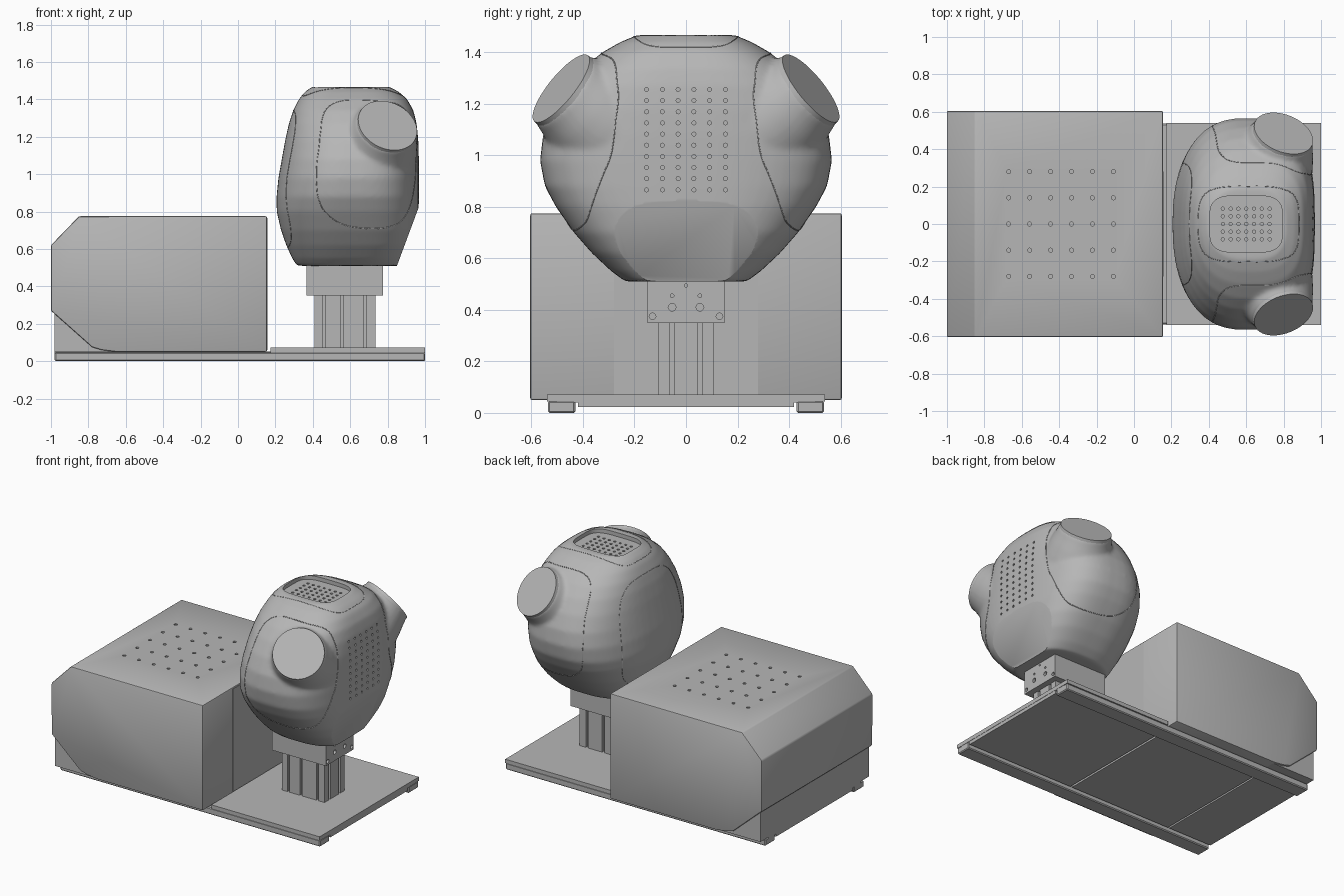
import bpy, bmesh, math
from mathutils import Vector, Matrix
from mathutils.bvhtree import BVHTree

if "Cube" in bpy.data.objects:
    bpy.data.objects.remove(bpy.data.objects["Cube"])

grey = bpy.data.materials.new("plain_grey")
grey.use_nodes = True
grey.diffuse_color = (0.47, 0.47, 0.47, 1)
grey.node_tree.nodes["Principled BSDF"].inputs["Base Color"].default_value = (0.47, 0.47, 0.47, 1)


def make(name, bm):
    bmesh.ops.recalc_face_normals(bm, faces=bm.faces)
    mesh = bpy.data.meshes.new(name)
    bm.to_mesh(mesh)
    bm.free()
    mesh.materials.append(grey)
    obj = bpy.data.objects.new(name, mesh)
    bpy.context.collection.objects.link(obj)
    return obj


def activate(obj):
    bpy.ops.object.select_all(action='DESELECT')
    obj.select_set(True)
    bpy.context.view_layer.objects.active = obj


def modify(obj, kind, **settings):
    activate(obj)
    mod = obj.modifiers.new(kind, kind)
    for key, value in settings.items():
        setattr(mod, key, value)
    bpy.ops.object.modifier_apply(modifier=mod.name)


def smooth(obj, angle=30):
    activate(obj)
    bpy.ops.object.shade_smooth_by_angle(angle=math.radians(angle))


def add_prism(bm, pts, axis, lo, hi):
    place = {'x': lambda p, t: (t, p[0], p[1]),
             'y': lambda p, t: (p[0], t, p[1]),
             'z': lambda p, t: (p[0], p[1], t)}[axis]
    face = bm.faces.new([bm.verts.new(place(p, lo)) for p in pts])
    out = bmesh.ops.extrude_face_region(bm, geom=[face])
    shift = Vector(place((0, 0), hi - lo))
    bmesh.ops.translate(bm, vec=shift, verts=[v for v in out["geom"] if isinstance(v, bmesh.types.BMVert)])


def prism(name, pts, axis, lo, hi):
    bm = bmesh.new()
    add_prism(bm, pts, axis, lo, hi)
    return make(name, bm)


def rect(x0, x1, y0, y1):
    return [(x0, y0), (x1, y0), (x1, y1), (x0, y1)]


def box(name, x0, x1, y0, y1, z0, z1):
    return prism(name, rect(x0, x1, y0, y1), 'z', z0, z1)


def oval(cx, cy, rx, ry, n=2, steps=12):
    pts = []
    for i in range(steps):
        c, s = math.cos(math.tau * i / steps), math.sin(math.tau * i / steps)
        pts.append((cx + rx * math.copysign(abs(c) ** (2 / n), c),
                    cy + ry * math.copysign(abs(s) ** (2 / n), s)))
    return pts


def cut(obj, shapes):
    bm = bmesh.new()
    for pts, axis, lo, hi in shapes:
        add_prism(bm, pts, axis, lo, hi)
    cutter = make("cutter", bm)
    cutter.hide_render = True
    modify(obj, 'BOOLEAN', operation='DIFFERENCE', solver='EXACT', object=cutter)
    bpy.data.objects.remove(cutter)


def spread(lo, hi, count):
    return [lo + (hi - lo) * i / (count - 1) for i in range(count)]


# Cabinet with a chamfered back, lower cut-away and vent holes
cabinet = prism("cabinet", [(-1, 0.27), (-1, 0.62), (-0.85, 0.775), (0.155, 0.775), (0.155, 0.05),
                            (-0.65, 0.05), (-0.73, 0.06), (-0.78, 0.075)], 'y', -0.605, 0.605)
modify(cabinet, 'BEVEL', width=0.008, segments=2, limit_method='ANGLE', angle_limit=0.6)
cut(cabinet, [(oval(x, y, 0.011, 0.011), 'z', 0.75, 0.8)
              for x in spread(-0.67, -0.11, 6) for y in spread(-0.28, 0.28, 5)])
smooth(cabinet)
box("cabinet_inner_base", -0.98, -0.6, -0.59, 0.59, 0.05, 0.3)
box("cabinet_end_panel", 0.15, 0.158, -0.28, 0.28, 0.06, 0.765)

# Base: two rails, underside panels and the platform
for side, name in ((-1, "right_rail"), (1, "left_rail")):
    rail = box(name, -0.98, 1, side * 0.483 - 0.053, side * 0.483 + 0.053, 0, 0.046)
    modify(rail, 'BEVEL', width=0.006, segments=1)
for name, x0, x1 in (("platform_under_panel", 0.172, 0.998), ("middle_under_panel", -0.63, 0.158),
                     ("back_under_panel", -0.98, -0.642)):
    box(name, x0, x1, -0.42, 0.42, 0.022, 0.046)
box("under_sheet", -0.98, 0.998, -0.5, 0.5, 0.04, 0.052)
box("platform", 0.175, 1, -0.54, 0.54, 0.045, 0.072)

# Slotted post and the bracket on top of it
post = box("post", 0.41, 0.735, -0.108, 0.108, 0.07, 0.36)
slots = []
for y in (-0.055, 0.055):
    slots += [(rect(x0, x0 + 0.04, y - 0.01, y + 0.01), 'z', 0, 0.5) for x0 in (0.39, 0.715)]
for x in (0.46, 0.555, 0.68):
    slots += [(rect(x - 0.008, x + 0.008, y0, y0 + 0.03), 'z', 0, 0.5) for y0 in (-0.12, 0.09)]
cut(post, slots)
bracket = box("bracket", 0.365, 0.775, -0.15, 0.15, 0.35, 0.53)
cut(bracket, [(oval(y, z, r, r), 'x', 0.75, 0.8) for y, z, r in (
    (-0.13, 0.375, 0.013), (0.13, 0.375, 0.013), (-0.054, 0.41, 0.015), (0.054, 0.41, 0.015),
    (-0.054, 0.455, 0.007), (0.054, 0.455, 0.007), (0, 0.495, 0.006))])

# Head: lofted rings given as height, back x, front x, half width
rings = [(0.51, 0.315, 0.88, 0.235), (0.55, 0.29, 0.90, 0.29), (0.62, 0.258, 0.935, 0.365),
         (0.70, 0.23, 0.957, 0.435), (0.80, 0.207, 0.966, 0.505), (0.88, 0.206, 0.967, 0.548),
         (0.98, 0.216, 0.967, 0.567), (1.08, 0.234, 0.967, 0.555), (1.18, 0.252, 0.964, 0.515),
         (1.27, 0.272, 0.955, 0.46), (1.34, 0.295, 0.938, 0.40), (1.40, 0.325, 0.905, 0.325),
         (1.44, 0.358, 0.86, 0.255), (1.467, 0.395, 0.81, 0.19)]
bm = bmesh.new()
loops = []
for z, back, front, half in rings:
    mid, rad = (back + front) / 2, (front - back) / 2
    back_half, front_half = oval(mid, 0, rad, half, 2.4, 64), oval(mid, 0, rad, half, 3, 64)
    loops.append([bm.verts.new((*(f if f[0] > mid else b), z)) for b, f in zip(back_half, front_half)])
for a, b in zip(loops, loops[1:]):
    for i in range(64):
        j = (i + 1) % 64
        bm.faces.new((a[i], a[j], b[j], b[i]))
bm.faces.new(loops[0])
bm.faces.new(loops[-1])


# Angled necks turned about their own axis
def neck_matrix(side):
    normal = Vector((0.3, side * 0.74, 0.6)).normalized()
    return Matrix.Translation((0.80, side * 0.485, 1.26)) @ normal.to_track_quat('Z', 'Y').to_matrix().to_4x4()


def add_neck(bm, profile, side):
    circles = [[bm.verts.new(neck_matrix(side) @ Vector((x, y, depth))) for x, y in oval(0, 0, r, r, 2, 48)]
               for r, depth in profile]
    for a, b in zip(circles, circles[1:]):
        for i in range(48):
            j = (i + 1) % 48
            bm.faces.new((a[i], a[j], b[j], b[i]))
    bm.faces.new(circles[0])
    bm.faces.new(circles[-1])


for side in (-1, 1):
    add_neck(bm, [(0.165, -0.006), (0.178, -0.05), (0.2, -0.11), (0.22, -0.18), (0.235, -0.25)], side)
head = make("head", bm)
modify(head, 'REMESH', mode='VOXEL', voxel_size=0.012)
modify(head, 'SMOOTH', factor=0.5, iterations=8)
for side, name in ((-1, "right_neck_face"), (1, "left_neck_face")):
    bm = bmesh.new()
    add_neck(bm, [(0.165, 0), (0.168, -0.03)], side)
    smooth(make(name, bm))

# Flat chin, sunken top vent and the vent holes
cut(head, [([(0.845, 0.497), (0.9695, 0.832), (1.2, 0.832), (1.2, 0.497)], 'y', -0.8, 0.8)])
cut(head, [(oval(0.6, 0, 0.195, 0.152, 4, 48), 'z', 1.44, 1.5)])
cut(head, [(oval(y, z, 0.008, 0.008, 2, 8), 'x', 0.93, 1)
           for y in spread(-0.153, 0.153, 6) for z in spread(0.866, 1.256, 10)]
    + [(oval(x, y, 0.009, 0.009, 2, 8), 'z', 1.425, 1.5)
       for x in spread(0.475, 0.725, 7) for y in spread(-0.082, 0.082, 5)])
smooth(head, 35)

# Panel seams laid on the head surface
surface = BVHTree.FromObject(head, bpy.context.evaluated_depsgraph_get())


def seam(name, guides, steps=6):
    pts, n = [], len(guides)
    for i in range(n):
        p0, p1, p2, p3 = (Vector(guides[(i + k) % n]) for k in range(-1, 3))
        for s in range(steps):
            t = s / steps
            p = 0.5 * (2 * p1 + (p2 - p0) * t + (2 * p0 - 5 * p1 + 4 * p2 - p3) * t * t
                       + (3 * p1 - p0 - 3 * p2 + p3) * t ** 3)
            pts.append(surface.find_nearest(p)[0])
    curve = bpy.data.curves.new(name, 'CURVE')
    curve.dimensions = '3D'
    curve.bevel_depth = 0.0025
    curve.bevel_resolution = 0
    line = curve.splines.new('POLY')
    line.points.add(len(pts) - 1)
    for point, p in zip(line.points, pts):
        point.co = (*p, 1)
    line.use_cyclic_u = True
    curve.materials.append(grey)
    obj = bpy.data.objects.new(name, curve)
    bpy.context.collection.objects.link(obj)
    activate(obj)
    bpy.ops.object.convert(target='MESH')


side_path = [(0.40, 0.54, 1.2), (0.40, 0.56, 0.95), (0.44, 0.53, 0.80), (0.55, 0.48, 0.72),
             (0.70, 0.45, 0.70), (0.86, 0.43, 0.71), (0.93, 0.40, 0.76), (0.965, 0.33, 0.92),
             (0.965, 0.29, 1.02), (0.96, 0.267, 1.2), (0.94, 0.275, 1.3), (0.885, 0.29, 1.38),
             (0.75, 0.33, 1.40), (0.55, 0.345, 1.41), (0.45, 0.40, 1.36)]
for side, name in ((-1, "right_panel_seam"), (1, "left_panel_seam")):
    seam(name, [(x, side * y, z) for x, y, z in side_path])
seam("top_panel_seam", [(x, y, 1.43) for x, y in oval(0.61, 0, 0.28, 0.19, 4, 32)], 3)
seam("back_panel_seam", [(0.25, y, z) for y, z in oval(0, 0.98, 0.33, 0.38, 3.5, 32)], 3)
